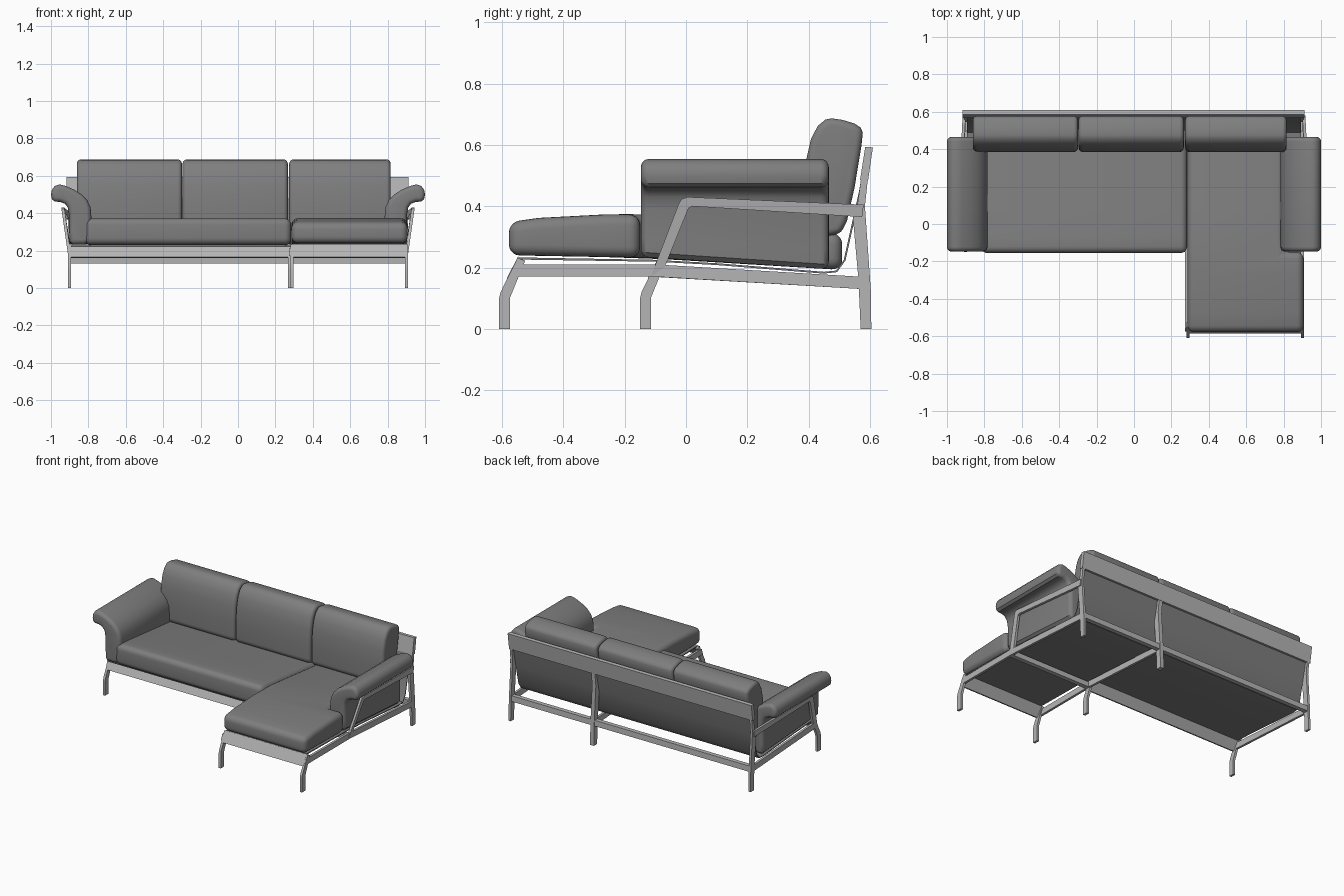
import bpy, bmesh, math
from mathutils import Vector

if "Cube" in bpy.data.objects:
    bpy.data.objects.remove(bpy.data.objects["Cube"])


def material(name, v):
    m = bpy.data.materials.new(name)
    m.diffuse_color = (v, v, v, 1)
    m.use_nodes = True
    m.node_tree.nodes["Principled BSDF"].inputs["Base Color"].default_value = m.diffuse_color
    return m


GREY = material("grey upholstery", 0.21)
METAL = material("light grey frame", 0.46)


def finish(name, bm, mat, bevel=0.0, segments=5):
    """Round the crisp edges, shade by angle and link the object."""
    bmesh.ops.recalc_face_normals(bm, faces=bm.faces[:])
    if bevel:
        crisp = [e for e in bm.edges if e.calc_face_angle(0) > math.radians(50)]
        bmesh.ops.bevel(bm, geom=crisp, offset=bevel, segments=segments,
                        profile=0.5, affect='EDGES', clamp_overlap=True)
    me = bpy.data.meshes.new(name)
    bm.to_mesh(me)
    bm.free()
    me.materials.append(mat)
    for p in me.polygons:
        p.use_smooth = True
    me.set_sharp_from_angle(angle=math.radians(35))
    ob = bpy.data.objects.new(name, me)
    bpy.context.collection.objects.link(ob)
    return ob


def prism(name, profile, axis, a, b, mat, bevel=0.0, warp=None):
    """Extrude a (y,z) profile along x, (x,z) along y, or (x,y) along z."""
    def place(p, t):
        return {'x': (t, p[0], p[1]), 'y': (p[0], t, p[1]), 'z': (p[0], p[1], t)}[axis]
    bm = bmesh.new()
    ends = [[bm.verts.new(place(p, t)) for p in profile] for t in (a, b)]
    n = len(profile)
    bm.faces.new(ends[0])
    bm.faces.new(ends[1][::-1])
    for i in range(n):
        j = (i + 1) % n
        bm.faces.new((ends[0][i], ends[0][j], ends[1][j], ends[1][i]))
    if axis == 'z':  # slice cushions across so they can follow a curve
        for y in (-0.48, -0.38, -0.27, -0.07, 0.08, 0.24, 0.4):
            bmesh.ops.bisect_plane(bm, geom=bm.verts[:] + bm.edges[:] + bm.faces[:],
                                   plane_co=(0, y, 0), plane_no=(0, 1, 0))
    if warp:
        for v in bm.verts:
            v.co = Vector(warp(*v.co))
    return finish(name, bm, mat, bevel)


def lerp_table(table, t):
    for (t0, v0), (t1, v1) in zip(table, table[1:]):
        if t <= t1:
            return v0 + (v1 - v0) * (t - t0) / (t1 - t0)
    return table[-1][1]


def band(path, w):
    """Closed outline of a strip with its outer side on the path."""
    inner = []
    for i, p in enumerate(path):
        p0, p1 = path[max(i - 1, 0)], path[min(i + 1, len(path) - 1)]
        d = (Vector(p1) - Vector(p0)).normalized()
        inner.append((p[0] + d.y * w, p[1] - d.x * w))
    return list(path) + inner[::-1]


# Seat cushions, sloping down towards the back
TOP = [(-0.58, 0.348), (-0.48, 0.362), (-0.27, 0.373), (-0.1, 0.373), (0.51, 0.31)]
BOTTOM = [(-0.58, 0.24), (-0.15, 0.232), (0.51, 0.192)]


def seat_shape(x, y, z):
    return x, y, lerp_table(TOP if z > 0.5 else BOTTOM, y)


prism("seat", [(-0.82, -0.155), (0.284, -0.155), (0.284, 0.51), (-0.82, 0.51)],
      'z', 0, 1, GREY, 0.035, seat_shape)
prism("chaise_seat", [(0.286, -0.578), (0.906, -0.578), (0.906, -0.15),
                      (0.8, -0.15), (0.8, 0.51), (0.286, 0.51)],
      'z', 0, 1, GREY, 0.035, seat_shape)

# Back cushions
back = [(0.385, 0.33), (0.385, 0.45), (0.392, 0.55), (0.408, 0.62), (0.43, 0.662),
        (0.455, 0.683), (0.475, 0.687), (0.51, 0.682), (0.55, 0.67), (0.57, 0.657),
        (0.577, 0.64), (0.573, 0.6), (0.55, 0.46), (0.525, 0.35), (0.505, 0.31),
        (0.47, 0.305), (0.41, 0.31)]
for i, (a, b) in enumerate([(-0.862, -0.3), (-0.296, 0.266), (0.274, 0.816)]):
    prism(f"back_cushion_{i + 1}", back, 'x', a, b, GREY, 0.022)

# Rolled arm pads, mirrored
arm = [(0.885, 0.235), (0.82, 0.235), (0.797, 0.25), (0.788, 0.3), (0.784, 0.38),
       (0.788, 0.43), (0.805, 0.468), (0.835, 0.5), (0.875, 0.525), (0.92, 0.545),
       (0.955, 0.554), (0.98, 0.545), (0.995, 0.525), (1.0, 0.5), (0.995, 0.475),
       (0.98, 0.462), (0.95, 0.46), (0.925, 0.45), (0.91, 0.43), (0.903, 0.39),
       (0.902, 0.3), (0.9, 0.25)]
for side, s in (("right", 1), ("left", -1)):
    prism(f"{side}_arm_pad", [(s * x, z) for x, z in arm], 'y', -0.147, 0.466, GREY, 0.025,
          lambda x, y, z: (x, y, z - (0.04 * (y + 0.147) / 0.61 if z < 0.32 else 0)))

# Sling sheet under the seat and up the back
sling = [(-0.12, 0.226), (0.1, 0.214), (0.45, 0.186), (0.49, 0.19), (0.515, 0.225),
         (0.545, 0.36), (0.565, 0.45), (0.58, 0.54)]
prism("sling", band(sling, 0.006), 'x', -0.893, 0.893, GREY)
prism("chaise_sling", [(-0.55, 0.226), (-0.1, 0.219), (-0.1, 0.225), (-0.55, 0.233)],
      'x', 0.295, 0.893, GREY)

# Frame side members, each a thin plate centred on x
T = 0.008


def plate(name, profile, x, half=T, warp=None):
    prism(name, profile, 'x', x - half, x + half, METAL, 0, warp)


front_leg = [(-0.61, 0), (-0.575, 0), (-0.575, 0.1), (-0.525, 0.222), (-0.55, 0.232),
             (-0.605, 0.12), (-0.61, 0.1)]
for x in (0.29, 0.9):
    plate("chaise_front_leg", front_leg, x)
for x in (-0.9, 0.274):
    plate("seat_front_leg", [(y + 0.46, z) for y, z in front_leg], x)

rail = [(-0.1, 0.17), (0.57, 0.13), (0.57, 0.17), (-0.1, 0.21)]
long_rail = [(-0.575, 0.17)] + rail + [(-0.56, 0.21)]
plate("left_side_rail", [(-0.115, 0.17)] + rail[1:] + [(-0.1, 0.21)], -0.9)
plate("middle_side_rail", long_rail, 0.282)
plate("right_side_rail", long_rail, 0.9)

post = [(0.57, 0), (0.605, 0), (0.603, 0.13), (0.584, 0.4), (0.604, 0.585),
        (0.585, 0.585), (0.56, 0.41), (0.545, 0.36), (0.563, 0.16)]
for name, x, half in (("left", -0.9, T), ("middle", 0.282, 0.014), ("right", 0.9, T)):
    plate(f"{name}_back_post", post, x, half)

# Arm frames lean outwards towards their front top corner
arm_frame = [(-0.115, 0.17), (-0.025, 0.405), (-0.015, 0.423), (0.005, 0.43),
             (0.58, 0.405), (0.575, 0.365), (0.54, 0.367), (0.02, 0.4),
             (0.008, 0.393), (-0.07, 0.2), (-0.07, 0.17)]
for side, s in (("left", -1), ("right", 1)):
    plate(f"{side}_arm_frame", arm_frame, s * 0.9, T,
          lambda x, y, z: (x + s * 0.037 * max(0, z - 0.2) / 0.23
                           * (1 - 0.75 * max(0, y) / 0.58), y, z))

# Cross members
front_rail = [(-0.585, 0.165), (-0.57, 0.16), (-0.527, 0.222), (-0.548, 0.236)]
prism("chaise_front_rail", front_rail, 'x', 0.29, 0.9, METAL)
prism("seat_front_rail", [(y + 0.46, z) for y, z in front_rail], 'x', -0.9, 0.282, METAL)
prism("chaise_cross_rail", [(-0.12, 0.17), (-0.09, 0.17), (-0.09, 0.205), (-0.12, 0.205)],
      'x', 0.282, 0.9, METAL)
prism("back_lower_rail", [(0.568, 0.132), (0.598, 0.132), (0.596, 0.17), (0.566, 0.17)],
      'x', -0.9, 0.9, METAL)
prism("back_top_board", [(0.568, 0.485), (0.594, 0.482), (0.61, 0.592), (0.585, 0.594)],
      'x', -0.917, 0.912, METAL)
